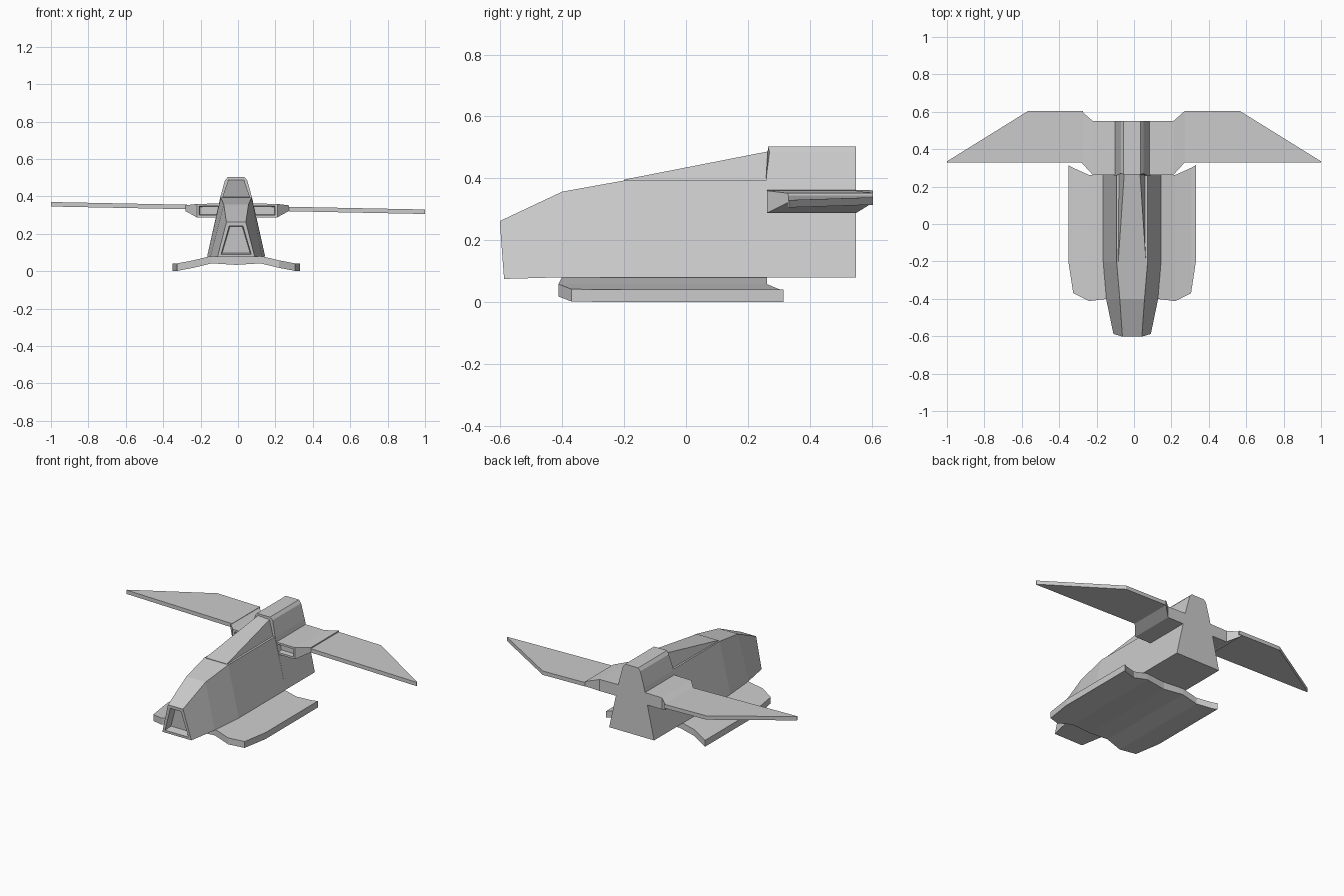
import bpy, bmesh

if "Cube" in bpy.data.objects:
    bpy.data.objects.remove(bpy.data.objects["Cube"])

CX = -0.01  # hull centreline


def loft(name, rings, recess=None, inset=0.025, depth=0.05):
    """Skin closed rings, cap both ends; recess = (axis, sign) of a face to hollow."""
    bm = bmesh.new()
    vs = [[bm.verts.new(p) for p in r] for r in rings]
    n = len(rings[0])
    for a, b in zip(vs, vs[1:]):
        for i in range(n):
            j = (i + 1) % n
            bm.faces.new((a[i], a[j], b[j], b[i]))
    bm.faces.new(vs[0])
    bm.faces.new(vs[-1])
    bmesh.ops.recalc_face_normals(bm, faces=bm.faces)
    if recess:
        k, s = recess
        bm.normal_update()
        facing = [f for f in bm.faces if f.normal[k] * s > 0.9]
        f = max(facing, key=lambda q: q.calc_area())
        bmesh.ops.inset_region(bm, faces=[f], thickness=inset)
        bmesh.ops.inset_region(bm, faces=[f], thickness=inset * 0.3, depth=-depth)
    me = bpy.data.meshes.new(name)
    bm.to_mesh(me)
    bm.free()
    ob = bpy.data.objects.new(name, me)
    bpy.context.collection.objects.link(ob)
    return ob


def section(half, ys):
    """Mirror a half profile of (x, z), bottom to top, with a y for each point."""
    right = [(CX + x, y, z) for (x, z), y in zip(half, ys)]
    left = [(CX - x, y, z) for (x, z), y in zip(half, ys)]
    return right + left[::-1]


def slab(x, y0, y1, z0, z1):
    """Rectangular section across x."""
    return [(x, y0, z0), (x, y1, z0), (x, y1, z1), (x, y0, z1)]


# Fuselage with recessed nose opening
loft("fuselage", [
    section([(0.10, 0.075), (0.052, 0.262)], (-0.588, -0.602)),
    section([(0.137, 0.08), (0.066, 0.357)], (-0.41, -0.40)),
    section([(0.155, 0.08), (0.083, 0.393)], (-0.20, -0.20)),
    section([(0.155, 0.08), (0.083, 0.393)], (0.27, 0.27)),
], recess=(1, -1))

# Sloping spine behind the cockpit
loft("spine", [
    section([(0.076, 0.37), (0.074, 0.396)], (-0.20, -0.20)),
    section([(0.077, 0.37), (0.042, 0.488)], (0.27, 0.27)),
])

# Raised rear hull
rear = [(0.155, 0.08), (0.086, 0.39), (0.06, 0.485), (0.045, 0.503)]
loft("rear_hull", [
    section(rear, (0.262, 0.258, 0.27, 0.265)),
    section(rear, (0.55,) * 4),
])

# Intake pods and swept wings, slightly rolled as a pair
for side, label in ((1, "right"), (-1, "left")):
    off = CX if side < 0 else 0.0
    pod = [(0.07, 0.262, 0.55, 0.288, 0.362),
           (0.21, 0.262, 0.55, 0.288, 0.360),
           (0.272, 0.33, 0.605, 0.322, 0.352)]
    loft(label + "_intake_pod",
         [slab(side * x + off, *r) for x, *r in pod],
         recess=(1, -1), inset=0.017, depth=0.03)
    wing = [(0.272, 0.33, 0.605, 0.338),
            (0.565, 0.33, 0.605, 0.338),
            (1.0, 0.33, 0.335, 0.338)]
    loft(label + "_wing",
         [slab(side * x, a, b, z - 0.02 * side * x - 0.012, z - 0.02 * side * x + 0.012)
          for x, a, b, z in wing])

# Drooping belly plate
half = [(0.13, -0.40, 0.262, 0.042, 0.082),
        (0.23, -0.412, 0.262, 0.018, 0.058),
        (0.315, -0.37, 0.30, 0.002, 0.042),
        (0.341, -0.20, 0.315, 0.0, 0.04)]
plate = [slab(CX - x, *r) for x, *r in half[::-1]]
plate.append(slab(CX, -0.40, 0.25, 0.034, 0.08))
plate += [slab(CX + x, *r) for x, *r in half]
loft("belly_plate", plate)
